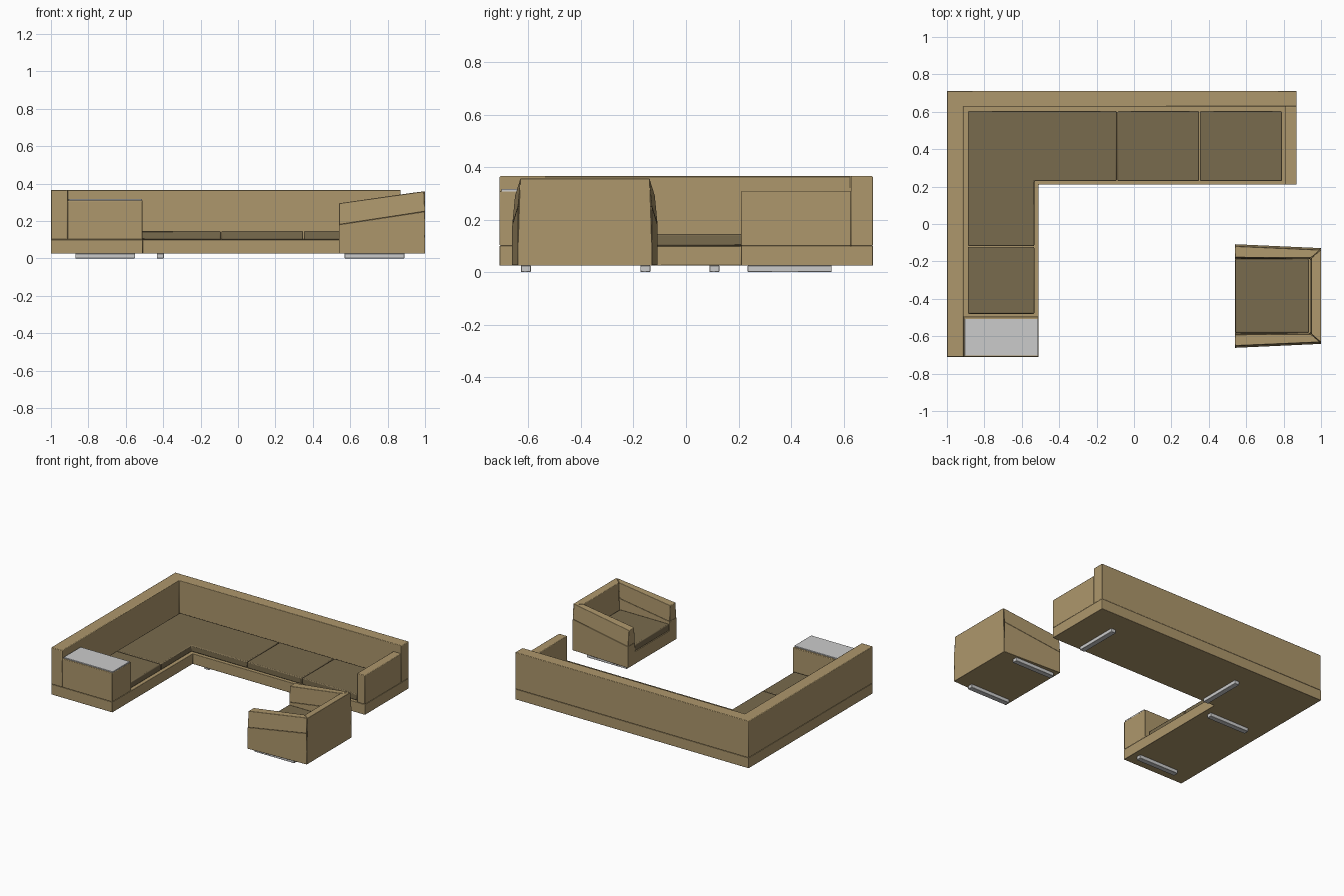
import bpy, bmesh

if "Cube" in bpy.data.objects:
    bpy.data.objects.remove(bpy.data.objects["Cube"])


def material(name, col):
    m = bpy.data.materials.new(name)
    m.diffuse_color = (*col, 1)
    m.use_nodes = True
    m.node_tree.nodes["Principled BSDF"].inputs["Base Color"].default_value = m.diffuse_color
    return m


TAN = material("tan_fabric", (0.42, 0.31, 0.15))
BROWN = material("brown_fabric", (0.19, 0.145, 0.075))


def loft(name, low, high, mat=None, bevel=0.004):
    """Solid between two matching outlines of 3D points."""
    bm = bmesh.new()
    a = [bm.verts.new(p) for p in low]
    b = [bm.verts.new(p) for p in high]
    n = len(a)
    bm.faces.new(a[::-1])
    bm.faces.new(b)
    for i in range(n):
        j = (i + 1) % n
        bm.faces.new((a[i], a[j], b[j], b[i]))
    bmesh.ops.recalc_face_normals(bm, faces=bm.faces)
    me = bpy.data.meshes.new(name)
    bm.to_mesh(me)
    bm.free()
    ob = bpy.data.objects.new(name, me)
    bpy.context.collection.objects.link(ob)
    if mat:
        me.materials.append(mat)
    if bevel:
        mod = ob.modifiers.new("soft_edge", 'BEVEL')
        mod.width = bevel
        mod.segments = 2
    bpy.context.view_layer.objects.active = ob
    ob.select_set(True)
    bpy.ops.object.shade_smooth_by_angle()
    ob.select_set(False)
    return ob


def prism(name, pts, z0, z1, mat=None, bevel=0.004):
    return loft(name, [(x, y, z0) for x, y in pts], [(x, y, z1) for x, y in pts], mat, bevel)


def box(name, x0, x1, y0, y1, z0, z1, mat=None, bevel=0.004):
    return prism(name, [(x0, y0), (x1, y0), (x1, y1), (x0, y1)], z0, z1, mat, bevel)


# Sofa base and L-shaped backrest
prism("sofa_base", [(-1, -.71), (-.51, -.71), (-.51, .21), (.87, .21), (.87, .712), (-1, .712)],
      .025, .10, TAN, .002)
prism("sofa_back", [(-1, -.71), (-.912, -.71), (-.912, .628), (.87, .628), (.87, .712), (-1, .712)],
      .10, .366, TAN)

# Arm at the right end, and the end block with its grey table top
box("sofa_arm", .806, .87, .21, .628, .10, .31, TAN)
box("end_block", -.912, -.51, -.71, -.494, .10, .309, TAN)
box("table_top", -.905, -.512, -.703, -.508, .306, .317, None, .001)

# Seat cushions
box("seat_left", -.888, -.533, -.48, -.122, .10, .146, BROWN, .006)
prism("seat_corner", [(-.888, -.118), (-.533, -.118), (-.533, .23), (-.092, .23), (-.092, .603), (-.888, .603)],
      .10, .146, BROWN, .006)
box("seat_middle", -.088, .348, .23, .603, .10, .146, BROWN, .006)
box("seat_right", .352, .791, .23, .603, .10, .146, BROWN, .006)

# Runner feet: centre, half length in x and y
L, W = .16, .019
feet = [(-.71, -.61, L, W), (-.71, .108, L, W), (-.415, .395, W, L), (.64, .395, W, L),
        (.73, -.61, L, W), (.73, -.155, L, W)]
for i, (x, y, hx, hy) in enumerate(feet):
    box(f"runner_foot_{i + 1}", x - hx, x + hx, y - hy, y + hy, 0, .026, None, .003)

# Armchair, opening towards -x, mirrored about its own centre line
CY = -.385
box_half = [(.54, -.277), (1.0, -.256), (1.0, .256), (.54, .277)]
prism("chair_base", [(x, y + CY) for x, y in box_half], .025, .115, TAN, .002)
box("chair_seat", .542, .936, CY - .197, CY + .197, .115, .165, BROWN, .006)


def ring(points, s):
    return [(x, CY + s * y, z) for x, y, z in points]


for s, side in ((1, "left"), (-1, "right")):
    low = [(.54, .277, .11), (1.0, .256, .11), (.94, .197, .11), (.54, .197, .11)]
    mid = [(.54, .277, .18), (1.0, .256, .25), (.94, .2, .24), (.54, .2, .18)]
    top = [(.54, .266, .294), (.995, .246, .358), (.945, .203, .352), (.54, .206, .294)]
    loft(f"chair_arm_lower_{side}", ring(low, s), ring(mid, s), TAN, .002)
    loft(f"chair_arm_upper_{side}", ring(mid, s), ring(top, s), TAN, .003)

# Chair back with mitred corners
back_low = [(1.0, CY - .256, .11), (1.0, CY + .256, .11), (.94, CY + .197, .11), (.94, CY - .197, .11)]
back_top = [(1.0, CY - .248, .358), (1.0, CY + .248, .358), (.948, CY + .203, .352), (.948, CY - .203, .352)]
loft("chair_back", back_low, back_top, TAN, .003)
